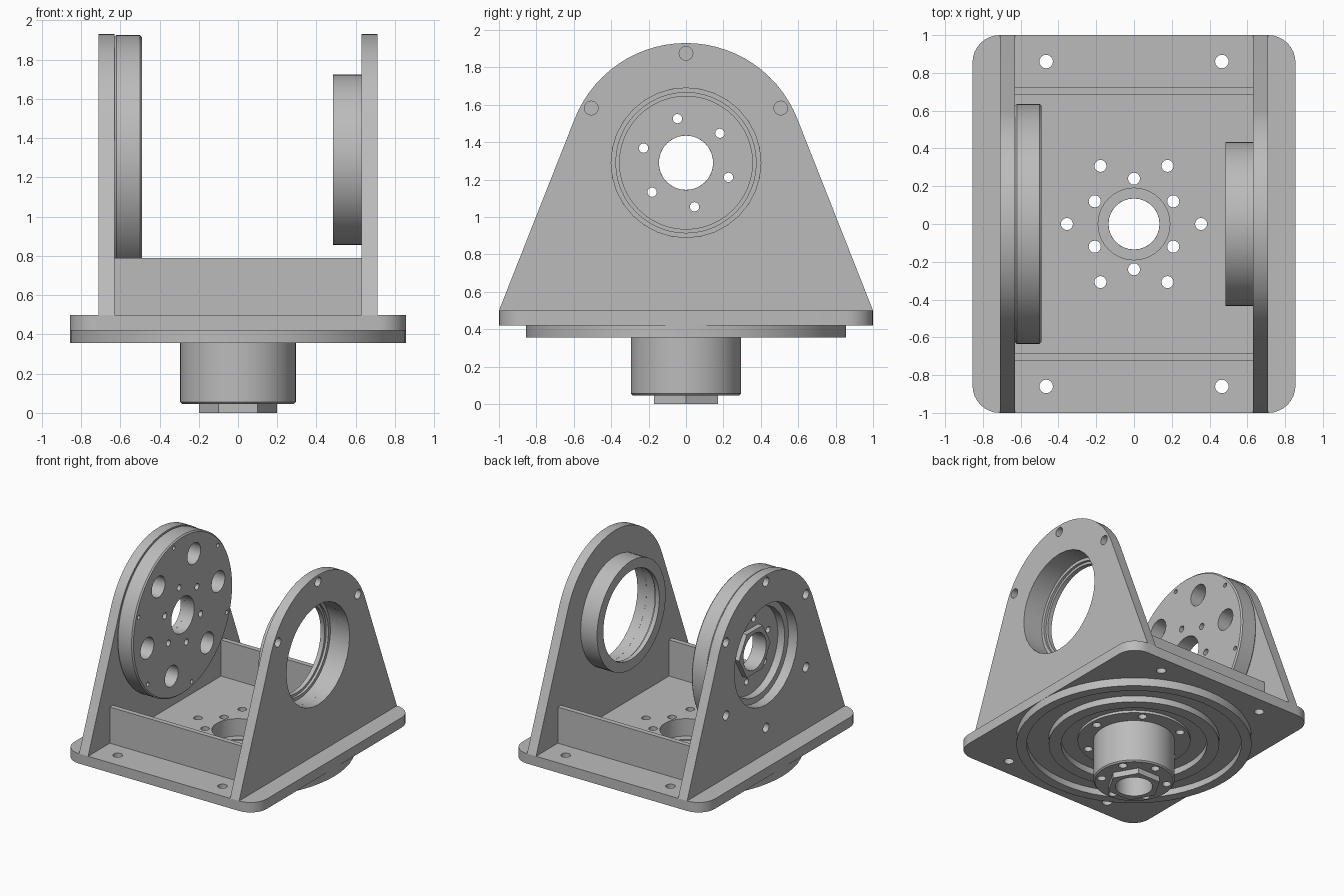
import bpy, bmesh
from math import sin, cos, pi, radians

if "Cube" in bpy.data.objects:
    bpy.data.objects.remove(bpy.data.objects["Cube"], do_unlink=True)

grey = bpy.data.materials.new("machined grey")
grey.use_nodes = True
grey.diffuse_color = (0.5, 0.5, 0.5, 1)
grey.node_tree.nodes["Principled BSDF"].inputs["Base Color"].default_value = (0.5, 0.5, 0.5, 1)

AXLE_Z = 1.29


def place(axis, u, v, h):
    """Local plane (u, v) and height h along the axis; x parts sit on the axle."""
    return (u, v, h) if axis == "z" else (h, u, v + AXLE_Z)


def finish(name, bm):
    bmesh.ops.recalc_face_normals(bm, faces=bm.faces)
    mesh = bpy.data.meshes.new(name)
    bm.to_mesh(mesh)
    bm.free()
    mesh.materials.append(grey)
    ob = bpy.data.objects.new(name, mesh)
    bpy.context.collection.objects.link(ob)
    return ob


def add_prism(bm, outline, axis, lo, hi):
    low = [bm.verts.new(place(axis, u, v, lo)) for u, v in outline]
    high = [bm.verts.new(place(axis, u, v, hi)) for u, v in outline]
    bm.faces.new(low)
    bm.faces.new(high)
    for i in range(len(low)):
        j = (i + 1) % len(low)
        bm.faces.new((low[i], low[j], high[j], high[i]))


def prism(name, outline, axis, lo, hi):
    bm = bmesh.new()
    add_prism(bm, outline, axis, lo, hi)
    return finish(name, bm)


def lathe(name, profile, axis, steps=48):
    """Closed (radius, height) profile turned about the axis."""
    bm = bmesh.new()
    rings = [[bm.verts.new(place(axis, r * cos(a), r * sin(a), h)) for r, h in profile]
             for a in (2 * pi * s / steps for s in range(steps))]
    n = len(profile)
    for s in range(steps):
        a, b = rings[s], rings[(s + 1) % steps]
        for i in range(n):
            j = (i + 1) % n
            bm.faces.new((a[i], a[j], b[j], b[i]))
    return finish(name, bm)


def arc(cu, cv, r, start, end, steps):
    return [(cu + r * cos(t), cv + r * sin(t)) for t in
            (radians(start + (end - start) * i / steps) for i in range(steps + 1))]


def circle(cu, cv, r, steps=16):
    return arc(cu, cv, r, 0, 360, steps)[:-1]


def bolt_circle(radius, start, count=6, step=60):
    angles = [radians(start + step * i) for i in range(count)]
    return [(radius * cos(a), radius * sin(a)) for a in angles]


def drill(targets, holes, axis, lo, hi):
    """Holes are (points, radius) groups cut from every target."""
    bm = bmesh.new()
    for points, r in holes:
        for u, v in points:
            add_prism(bm, circle(u, v, r, 32 if r > 0.1 else 16), axis, lo, hi)
    cutter = finish("hole_cutter", bm)
    cutter.hide_render = True
    for ob in targets:
        mod = ob.modifiers.new("holes", "BOOLEAN")
        mod.operation, mod.solver, mod.object = "DIFFERENCE", "EXACT", cutter
        bpy.context.view_layer.objects.active = ob
        bpy.ops.object.modifier_apply(modifier=mod.name)
    bpy.data.objects.remove(cutter, do_unlink=True)


# Base plate with rounded corners
c = 0.145
outline = []
for sx, sy, start in ((1, 1, 0), (-1, 1, 90), (-1, -1, 180), (1, -1, 270)):
    outline += arc(sx * (0.855 - c), sy * (1 - c), c, start, start + 90, 8)
base_plate = prism("base_plate", outline, "z", 0.42, 0.5)

# Stepped turntable, spindle and hexagonal end nut below the base
turntable = lathe("turntable_spindle", [
    (0.135, 0.045), (0.285, 0.045), (0.295, 0.055), (0.295, 0.385), (0.41, 0.385),
    (0.41, 0.405), (0.53, 0.405), (0.53, 0.355), (0.62, 0.355), (0.62, 0.405),
    (0.78, 0.405), (0.78, 0.355), (0.855, 0.355), (0.855, 0.42), (0.19, 0.42),
    (0.19, 0.36), (0.135, 0.36)], "z", 64)
end_nut = prism("end_nut", circle(0, 0, 0.198, 6), "z", 0, 0.045)

# Base holes
inner, outer = bolt_circle(0.24, 30), bolt_circle(0.355, 0)
corners = [(sx * 0.465, sy * 0.86) for sx in (-1, 1) for sy in (-1, 1)]
drill([base_plate], [([(0, 0)], 0.19)], "z", 0.3, 0.6)
drill([base_plate], [(corners, 0.036)], "z", 0.3, 0.6)
drill([base_plate, turntable], [(inner + outer, 0.032)], "z", -0.1, 0.6)
drill([end_nut], [([(0, 0)], 0.135)], "z", -0.1, 0.1)

# Cross webs between the side plates
webs = [prism(side + "_web", [(-0.63, y - 0.02), (0.63, y - 0.02), (0.63, y + 0.02),
                              (-0.63, y + 0.02)], "z", 0.5, 0.79)
        for side, y in (("front", -0.705), ("back", 0.705))]

# Tapered side plates with round tops
foot = 0.5 - AXLE_Z
side_outline = [(1, foot)] + arc(0, 0, 0.64, 21, 159, 28) + [(-1, foot)]
left_plate = prism("left_side_plate", side_outline, "x", 0.63, 0.71)
right_plate = prism("right_side_plate", side_outline, "x", -0.71, -0.63)
drill([left_plate, right_plate], [([(0, 0)], 0.4)], "x", -1, 1)
drill([left_plate], [(bolt_circle(0.585, 30, 3), 0.037)], "x", 0.65, 0.8)
drill([right_plate], [(bolt_circle(0.585, 30), 0.037)], "x", -0.8, -0.6)

# Bearing collar on the left plate, with an inner lip
collar = lathe("bearing_collar", [
    (0.4, 0.63), (0.435, 0.63), (0.435, 0.485), (0.355, 0.485), (0.355, 0.52),
    (0.375, 0.52), (0.375, 0.54), (0.4, 0.54)], "x")

# Drive disc on the right plate, recessed at the back around a hub
disc = lathe("drive_disc", [
    (0.145, -0.49), (0.625, -0.49), (0.635, -0.5), (0.635, -0.62), (0.625, -0.63),
    (0.35, -0.63), (0.35, -0.57), (0.145, -0.57)], "x", 64)
drill([disc], [(bolt_circle(0.46, 12), 0.085), (bolt_circle(0.59, 41), 0.017)],
      "x", -0.6, -0.4)
drill([disc], [(bolt_circle(0.24, 41), 0.025)], "x", -0.7, -0.4)
hub_nut = prism("hub_nut", circle(0, 0, 0.2, 6), "x", -0.61, -0.57)
drill([hub_nut], [([(0, 0)], 0.145)], "x", -0.7, -0.5)

# Smooth the round walls and keep the machined edges crisp
bpy.ops.object.select_all(action="DESELECT")
parts = [base_plate, turntable, end_nut, left_plate, right_plate, collar, disc, hub_nut]
for ob in parts + webs:
    ob.select_set(True)
bpy.context.view_layer.objects.active = base_plate
bpy.ops.object.shade_smooth_by_angle(angle=radians(30))
